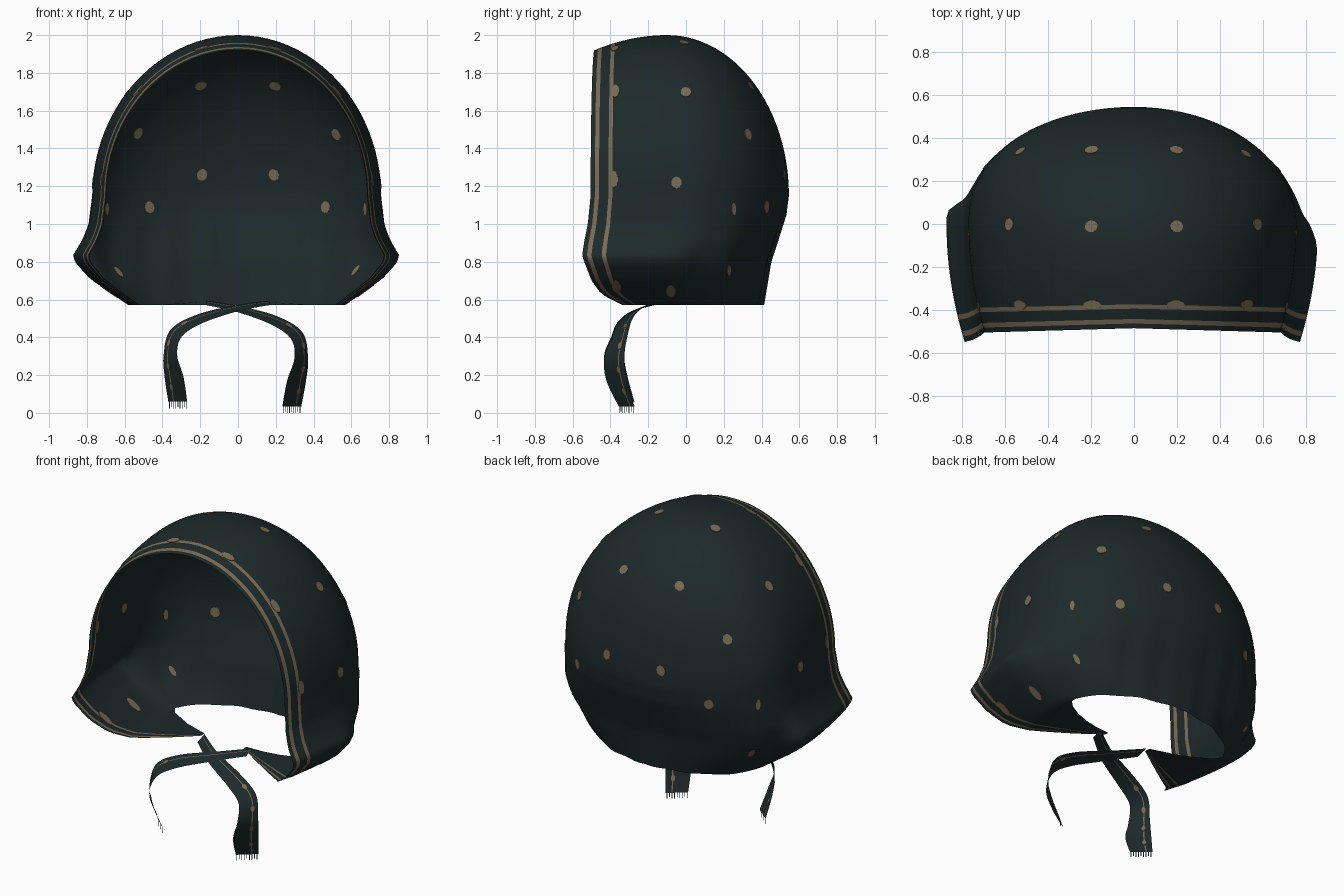
import bpy, bmesh
from math import sin, cos, pi, sqrt
from mathutils import Vector, Matrix
from mathutils.bvhtree import BVHTree

cube = bpy.data.objects.get("Cube")
if cube:
    bpy.data.objects.remove(cube)


def material(name, rgb):
    m = bpy.data.materials.new(name)
    m.use_nodes = True
    m.diffuse_color = (*rgb, 1)
    b = m.node_tree.nodes["Principled BSDF"]
    b.inputs["Base Color"].default_value = (*rgb, 1)
    b.inputs["Roughness"].default_value = 0.9
    return m


cloth = material("dark green cloth", (0.0125, 0.0225, 0.023))
trim = material("tan trim", (0.19, 0.145, 0.09))


def finish(bm, name, mats, smooth=True):
    me = bpy.data.meshes.new(name)
    bm.to_mesh(me)
    bm.free()
    for m in mats:
        me.materials.append(m)
    ob = bpy.data.objects.new(name, me)
    bpy.context.collection.objects.link(ob)
    if smooth:
        bpy.ops.object.select_all(action="DESELECT")
        ob.select_set(True)
        bpy.context.view_layer.objects.active = ob
        bpy.ops.object.shade_smooth_by_angle(angle=pi / 4)


def lerp(a, b, t):
    return a + (b - a) * t


def curve(points, z):
    """Piecewise profile through (z, value) pairs, z falling."""
    for (z0, v0), (z1, v1) in zip(points, points[1:]):
        if z >= z1:
            return lerp(v0, v1, min(1, (z0 - z) / (z0 - z1)))
    return points[-1][1]


# Hood profiles: lobe flare, back taper, back line and front edge by height
MID, LOW, BACK = 1.15, 0.57, 0.545
FLARE = [(MID, 1), (1.0, 1.025), (0.92, 1.065), (0.83, 1.135), (0.79, 1.11), (0.71, 1.015), (0.64, 0.885), (LOW, 0.75)]
TAPER = [(MID, 1), (0.9, 1.03), (0.8, 1.0), (0.7, 0.92), (0.63, 0.83), (LOW, 0.74)]
REAR = [(MID, 1), (1.05, 0.975), (0.93, 0.9), (0.8, 0.82), (LOW, 0.75)]
EDGE = [(MID, -0.02), (1.0, -0.035), (0.9, -0.055), (0.83, -0.065), (0.7, -0.015), (0.63, 0.035), (0.6, 0.09), (LOW, 0.15)]
# Per side: lobe start and end along y, chin tip x, half width, back fullness
SIDES = {1: (0.14, -0.12, 0.12, 0.758, 2.0), -1: (0.18, 0.06, 0.18, 0.772, 2.25)}


def half_width(y, side):
    _, _, _, w, power = SIDES[side]
    if y < 0:
        return w - 0.075 * (y / 0.485) ** 2
    return w * sqrt(max(0, 1 - (y / BACK) ** power))


def crown_height(y):
    if y < -0.1:
        return 0.85 - 0.08 * ((y + 0.1) / 0.385) ** 2
    return 0.85 * sqrt(max(0, 1 - ((y + 0.1) / (BACK + 0.1)) ** 2))


def front_weight(y):
    return max(0, -y / 0.485)


def upper_point(y, a, side):
    shift = EDGE[0][1] * front_weight(y) * cos(a)
    return Vector((half_width(y, side) * cos(a), y + shift, MID + crown_height(y) * sin(a)))


def lobe(y, side):
    start, end = SIDES[side][:2]
    k = min(1, max(0, (start - y) / (start - end)))
    return k * k * (3 - 2 * k)


def lower_point(y, z, side):
    x = half_width(y, side) * lerp(curve(TAPER, z), curve(FLARE, z), lobe(y, side))
    yy = y * curve(REAR, z) if y > 0 else y + curve(EDGE, z) * front_weight(y)
    # soft gathers low on the back
    if y > 0.2:
        yy += 0.006 * sin(x * 30) * min(1, (MID - z) * 4)
    return Vector((x, yy, z))


def chin_point(y, t, side):
    p = lower_point(y, LOW, side)
    t *= lobe(y, side)
    return Vector((lerp(p.x, SIDES[side][2], t), lerp(p.y, -0.09, 0.9 * t), LOW + 0.02 * t * t))


# Hood: columns run from the brim to the back, rows from crown to chin
brim = [-0.485, -0.463, -0.442, -0.394, -0.374]
stations = brim + [-0.34 + 0.034 * i for i in range(10)]
stations += [BACK * sin(i / 22 * pi / 2) for i in range(23)]
bm = bmesh.new()
for side in SIDES:
    rows = [[upper_point(y, pi / 2 * (1 - i / 22), side) for y in stations] for i in range(23)]
    rows += [[lower_point(y, lerp(MID, LOW, i / 24), side) for y in stations] for i in range(1, 25)]
    rows += [[chin_point(y, i / 7, side) for y in stations] for i in range(1, 8)]
    grid = [[bm.verts.new((p.x * side, p.y, p.z)) for p in row] for row in rows]
    for r0, r1 in zip(grid, grid[1:]):
        for j in range(len(stations) - 1):
            f = bm.faces.new((r0[j], r0[j + 1], r1[j + 1], r1[j]))
            f.material_index = 1 if j in (1, 3) else 0
bmesh.ops.remove_doubles(bm, verts=bm.verts, dist=0.0004)
bmesh.ops.dissolve_degenerate(bm, edges=bm.edges, dist=0.0001)
bmesh.ops.recalc_face_normals(bm, faces=bm.faces)
if max(bm.faces, key=lambda f: f.calc_center_median().z).normal.z < 0:
    bmesh.ops.reverse_faces(bm, faces=bm.faces)
surface = BVHTree.FromBMesh(bm)
finish(bm, "hood", (cloth, trim))


def disc(bm, co, normal, along, rx, ry):
    """Thin oval plate: rx across, ry along the given direction."""
    n = normal.normalized()
    v = (along - n * along.dot(n)).normalized()
    mat = Matrix((v.cross(n), v, n)).transposed().to_4x4()
    mat.translation = co
    bmesh.ops.create_cone(bm, cap_ends=True, segments=10, radius1=1, radius2=1, depth=0.005,
                          matrix=mat @ Matrix.Diagonal((rx, ry, 1, 1)))


# Spots: thin ovals set through the cloth so they show inside and out
round_spots = [
    (0.19, 0.52, 1.26), (0.2, 0.355, 1.74), (0.53, 0.34, 1.48), (0.46, 0.42, 1.09),
    (0.2, -0.01, 1.97), (0.59, 0, 1.71), (0.76, -0.05, 1.22),
]
narrow_spots = [(0.7, 0.27, 1.08), (0.6, 0.2, 0.77)]
lobe_spots = [(0.68, -0.08, 0.64), (0.68, -0.37, 0.66)]
brim_spots = [(0.19, -0.373, 1.92), (0.52, -0.373, 1.7), (0.73, -0.385, 1.24)]
bm = bmesh.new()
for spots, rx, ry in ((round_spots, 0.028, 0.032), (narrow_spots, 0.014, 0.034),
                      (lobe_spots, 0.025, 0.055), (brim_spots, 0.022, 0.044)):
    for x, y, z in spots:
        for side in SIDES:
            co, normal, _, _ = surface.find_nearest(Vector((x * side, y, z)))
            # long axis follows the arch of the hood
            disc(bm, co, normal, normal.cross(Vector((0, 1, 0.05))), rx, ry)
finish(bm, "spots", (trim,), smooth=False)

# Ties: (centre, half-width vector) along the ribbon
TIE = [
    ((-0.17, -0.13, 0.583), (0.0, 0.035, 0.012)),
    ((0.0, -0.25, 0.55), (0.005, 0.04, 0.016)),
    ((0.19, -0.32, 0.49), (0.015, 0.045, 0.022)),
    ((0.31, -0.35, 0.41), (0.03, 0.045, 0.018)),
    ((0.335, -0.38, 0.29), (0.036, 0.053, 0.0)),
    ((0.31, -0.365, 0.17), (0.05, 0.056, 0.0)),
    ((0.285, -0.315, 0.035), (0.05, 0.042, 0.0)),
]


def spline(pts, n=8):
    pts = [Vector(p) for p in pts]
    ext = [pts[0]] + pts + [pts[-1]]
    out = []
    for a, b, c, d in zip(ext, ext[1:], ext[2:], ext[3:]):
        for i in range(n):
            t = i / n
            out.append(0.5 * (2 * b + (c - a) * t + (2 * a - 5 * b + 4 * c - d) * t * t
                              + (3 * b - a - 3 * c + d) * t ** 3))
    return out + [pts[-1]]


def make_tie(name, side, shift):
    widths = spline([w for _, w in TIE])
    centres = spline([c for c, _ in TIE])
    centres = [c + Vector(shift) * i / len(centres) for i, c in enumerate(centres)]
    flip = Vector((side, 1, 1))
    bm = bmesh.new()
    across = (-1, -0.3, 0.38, 0.48, 1)
    rows = [[bm.verts.new((c + w * s) * flip) for s in across] for c, w in zip(centres, widths)]
    for r0, r1 in zip(rows, rows[1:]):
        for j in range(4):
            f = bm.faces.new((r0[j], r0[j + 1], r1[j + 1], r1[j]))
            f.material_index = 1 if j == 2 else 0
    # fringe threads at the end
    for i in range(9):
        p = centres[-1] + widths[-1] * (i / 4.5 - 0.95)
        q = p + widths[-1] * 0.07
        drop = Vector((0, 0, 0.035 - 0.008 * (i % 3 == 1)))
        bm.faces.new([bm.verts.new(v * flip) for v in (p, q, q - drop, p - drop)])
    finish(bm, name, (cloth, trim))
    # small spots along the ribbon
    bm = bmesh.new()
    for i in (20, 28, 36, 43):
        run = (centres[i + 1] - centres[i]) * flip
        w = widths[i] * flip
        disc(bm, centres[i] * flip + w * 0.4, run.cross(w), run, 0.013, 0.02)
    finish(bm, name + "_spots", (trim,), smooth=False)


make_tie("left_tie", 1, (0, 0, 0))
make_tie("right_tie", -1, (0.035, 0, 0.025))
